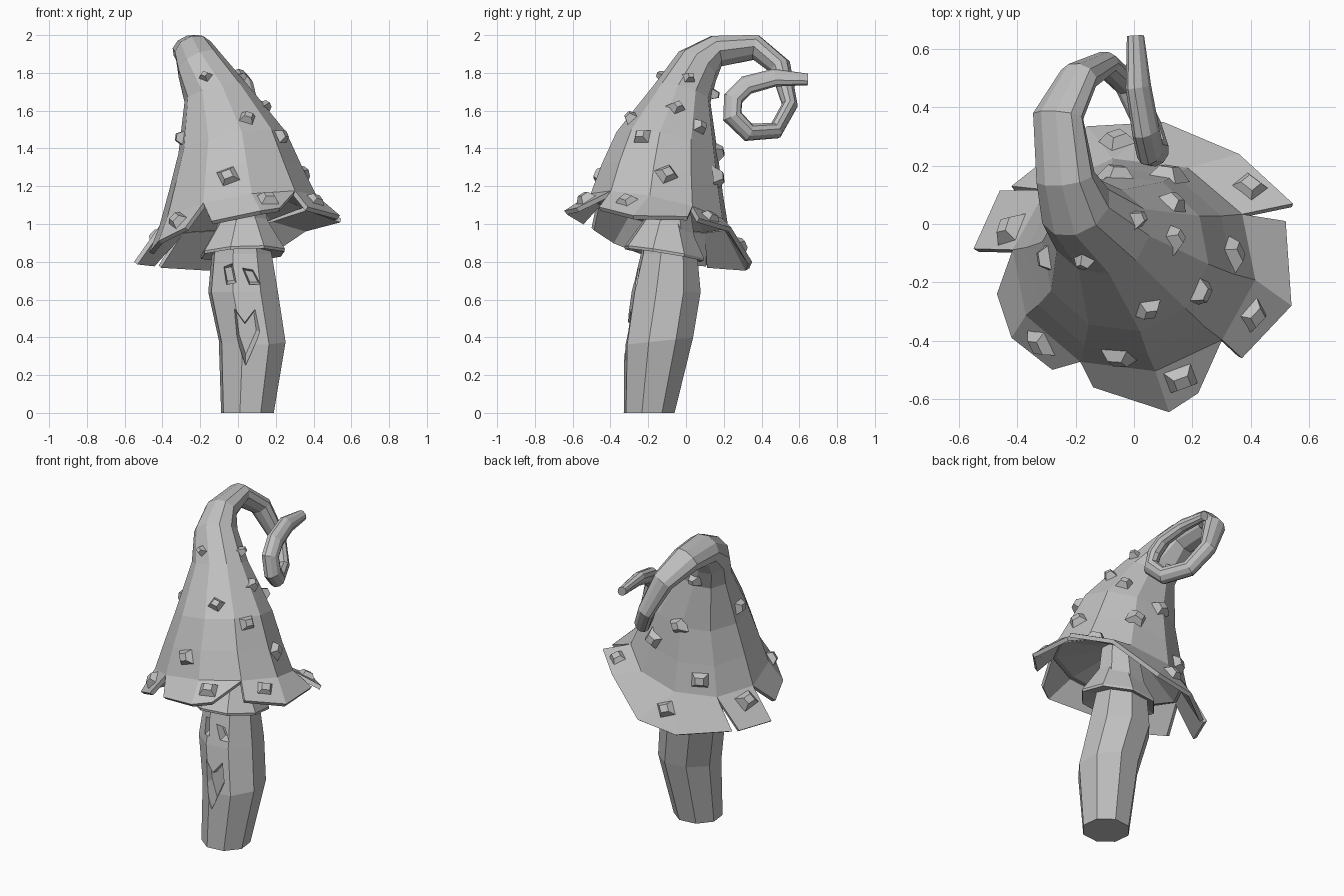
import bpy, bmesh
from math import cos, sin, radians
from mathutils import Vector, Matrix
from mathutils.bvhtree import BVHTree

cube = bpy.data.objects.get("Cube")
if cube:
    bpy.data.objects.remove(cube, do_unlink=True)

grey = bpy.data.materials.new("soft_grey")
grey.use_nodes = True
grey.diffuse_color = (0.53, 0.53, 0.53, 1)
grey.node_tree.nodes["Principled BSDF"].inputs["Base Color"].default_value = grey.diffuse_color


def add_object(name, bm):
    mesh = bpy.data.meshes.new(name)
    bm.to_mesh(mesh)
    bm.free()
    mesh.materials.append(grey)
    obj = bpy.data.objects.new(name, mesh)
    bpy.context.collection.objects.link(obj)
    return obj


def ellipse(x, y, z, rx, ry, slope_x=0, slope_y=0, sides=8, phase=-16):
    """Horizontal ring whose height leans by the two slopes."""
    ring = []
    for k in range(sides):
        a = radians(phase + 360 * k / sides)
        ring.append(Vector((x + rx * cos(a), y + ry * sin(a),
                            z + slope_x * cos(a) + slope_y * sin(a))))
    return ring


def loft(name, rings):
    """Closed skin over a list of rings."""
    bm = bmesh.new()
    loops = [[bm.verts.new(p) for p in ring] for ring in rings]
    n = len(rings[0])
    for a, b in zip(loops, loops[1:]):
        for k in range(n):
            bm.faces.new((a[k], a[(k + 1) % n], b[(k + 1) % n], b[k]))
    bm.faces.new(loops[0])
    bm.faces.new(loops[-1])
    bmesh.ops.recalc_face_normals(bm, faces=bm.faces)
    return add_object(name, bm)


def tube_rings(path, sides, phase):
    """Oval rings along a path (point, width, height), carried along without twist."""
    pts = [Vector(p[:3]) for p in path]
    u, v, t = Vector((1, 0, 0)), Vector((0, 1, 0)), Vector((0, 0, 1))
    rings = []
    for i, p in enumerate(pts):
        a, b = pts[max(i - 1, 0)], pts[min(i + 1, len(pts) - 1)]
        new_t = (b - a).normalized()
        q = t.rotation_difference(new_t)
        u, v, t = q @ u, q @ v, new_t
        angles = [radians(phase + 360 * k / sides) for k in range(sides)]
        rings.append([p + path[i][3] * u * cos(w) + path[i][4] * v * sin(w) for w in angles])
    return rings


# Stem
stem = loft("stem", [
    ellipse(0.05, -0.195, 0, 0.145, 0.14),
    ellipse(0.075, -0.145, 0.38, 0.184, 0.19, 0, 0.02),
    ellipse(0.027, -0.105, 0.64, 0.192, 0.19),
    ellipse(0.02, -0.09, 0.84, 0.165, 0.155),
    ellipse(0.03, -0.1, 1.25, 0.1, 0.1)])

# Carved openings on the stem front: outline in x, z and depth in y
openings = [
    ([(-0.08, 0.78), (-0.03, 0.79), (-0.01, 0.69), (-0.06, 0.68)], -0.195),
    ([(0.02, 0.77), (0.08, 0.76), (0.12, 0.68), (0.06, 0.68)], -0.215),
    ([(-0.03, 0.57), (0.035, 0.48), (0.1, 0.57), (0.12, 0.43), (0.04, 0.25), (-0.01, 0.4)], -0.27)]
for i, (outline, depth) in enumerate(openings):
    middle_x = sum(x for x, z in outline) / len(outline)
    middle_z = sum(z for x, z in outline) / len(outline)
    cutter = loft(f"opening_cutter_{i + 1}", [
        [Vector((middle_x + (x - middle_x) * s, y, middle_z + (z - middle_z) * s)) for x, z in outline]
        for y, s in ((-0.5, 1), (depth - 0.045, 1), (depth, 0.7))])
    cutter.hide_render = True
    cutter.display_type = 'WIRE'
    cutter.hide_set(True)
    cut = stem.modifiers.new("opening", 'BOOLEAN')
    cut.operation = 'DIFFERENCE'
    cut.solver = 'EXACT'
    cut.object = cutter

# Collar skirt under the cap
loft("collar", [
    ellipse(0.02, -0.1, 0.85, 0.14, 0.14, 0, -0.03),
    ellipse(0.025, -0.115, 0.835, 0.23, 0.217, 0.01, -0.035),
    ellipse(0.025, -0.115, 0.85, 0.232, 0.219, 0.01, -0.035),
    ellipse(0.03, -0.1, 1.05, 0.11, 0.1, 0, -0.01)])

# Cap: hollow underside, leaning cone and curled tip in one skin
SIDES, PHASE = 10, 280


def cap_ring(*args):
    return ellipse(*args, sides=SIDES, phase=PHASE)


rim = cap_ring(0, -0.14, 1.07, 0.42, 0.37, 0.07, -0.08)
tail_path = [
    (-0.115, -0.02, 1.69, 0.16, 0.16), (-0.20, 0.06, 1.835, 0.13, 0.125),
    (-0.235, 0.16, 1.915, 0.105, 0.085), (-0.26, 0.37, 1.935, 0.092, 0.065),
    (-0.19, 0.50, 1.83, 0.07, 0.058), (-0.10, 0.55, 1.63, 0.053, 0.042),
    (-0.02, 0.475, 1.495, 0.05, 0.042), (0.05, 0.33, 1.485, 0.052, 0.042),
    (0.075, 0.245, 1.57, 0.055, 0.043), (0.055, 0.25, 1.665, 0.055, 0.043),
    (0.04, 0.32, 1.735, 0.055, 0.042), (0.015, 0.47, 1.775, 0.052, 0.038),
    (0.005, 0.645, 1.765, 0.033, 0.027)]
cap = loft("cap", [
    cap_ring(0.02, -0.1, 1.17, 0.14, 0.13),
    cap_ring(0, -0.14, 1.06, 0.385, 0.335, 0.07, -0.08),
    rim,
    cap_ring(-0.015, -0.125, 1.24, 0.355, 0.325, 0.06, -0.07),
    cap_ring(-0.03, -0.1, 1.43, 0.288, 0.272, 0.05, -0.05),
    cap_ring(-0.115, -0.02, 1.69, 0.17, 0.152, 0.04, -0.04),
] + tube_rings(tail_path, SIDES, PHASE)[1:])

# Torn brim flaps: rim corners they hang from and their outer edge
flaps = {
    "front": ([9, 0, 1], [(-0.14, -0.56, 1.015), (0.12, -0.645, 1.07), (0.22, -0.58, 1.085)]),
    "left": ([1, 2, 3], [(0.37, -0.46, 1.09), (0.54, -0.28, 1.045), (0.52, 0.01, 1.04)]),
    "back": ([3, 4, 5, 5, 6], [(0.545, 0.07, 1.03), (0.36, 0.24, 0.98), (0.1, 0.35, 0.8),
                               (-0.16, 0.335, 0.765), (-0.42, 0.13, 0.78)]),
    "right": ([6, 7], [(-0.46, 0.115, 0.79), (-0.55, -0.085, 0.8)]),
    "front_right": ([7, 8, 9], [(-0.47, -0.24, 0.85), (-0.42, -0.39, 0.91), (-0.28, -0.5, 0.98)])}
surfaces = [cap]
for name, (corners, edge) in flaps.items():
    bm = bmesh.new()
    hinge = {k: bm.verts.new(rim[k]) for k in corners}
    inner = [hinge[k] for k in corners]
    outer = [bm.verts.new(p) for p in edge]
    for k in range(len(edge) - 1):
        # A shared rim corner gives a triangle
        bm.faces.new(dict.fromkeys((inner[k], outer[k], outer[k + 1], inner[k + 1])))
    flap = add_object("brim_flap_" + name, bm)
    thick = flap.modifiers.new("thickness", 'SOLIDIFY')
    thick.thickness = 0.025
    thick.offset = -1
    surfaces.append(flap)

# Chunky warts snapped to the cap and brim
wart_spots = [
    (-0.17, -0.12, 1.78), (0.02, 0.02, 1.78), (0.14, -0.05, 1.62), (0.04, -0.27, 1.54),
    (0.2, -0.22, 1.45), (0.35, -0.1, 1.27), (0.42, -0.32, 1.14), (0.16, -0.53, 1.13),
    (-0.05, -0.44, 1.25), (-0.32, -0.41, 1.02), (-0.32, -0.12, 1.46), (-0.45, 0, 0.95),
    (0.14, 0.08, 1.52), (-0.16, 0.13, 1.69), (-0.06, 0.17, 1.38), (0.12, 0.2, 1.25),
    (-0.235, 0.21, 1.07), (-0.06, 0.31, 0.9), (0.4, 0.14, 1.06)]
trees = []
for obj in surfaces:
    mesh = obj.data
    trees.append(BVHTree.FromPolygons([v.co for v in mesh.vertices],
                                      [tuple(p.vertices) for p in mesh.polygons]))
bm = bmesh.new()
for i, spot in enumerate(wart_spots):
    hits = [tree.find_nearest(Vector(spot)) for tree in trees]
    place, normal, _, _ = min(hits, key=lambda h: h[3])
    size = min(0.055, 0.03 + 0.05 * (1.8 - spot[2]))
    turn = normal.to_track_quat('Z', 'Y').to_matrix().to_4x4()
    spin = Matrix.Rotation(radians(45 + 25 * (i % 3 - 1)), 4, 'Z')
    stretch = Matrix.Diagonal((1, 0.85, 1, 1))
    bmesh.ops.create_cone(bm, cap_ends=True, segments=4, radius1=size * 1.5,
                          radius2=size * 0.65, depth=0.05,
                          matrix=Matrix.Translation(place + normal * 0.01) @ turn @ stretch @ spin)
add_object("warts", bm)
